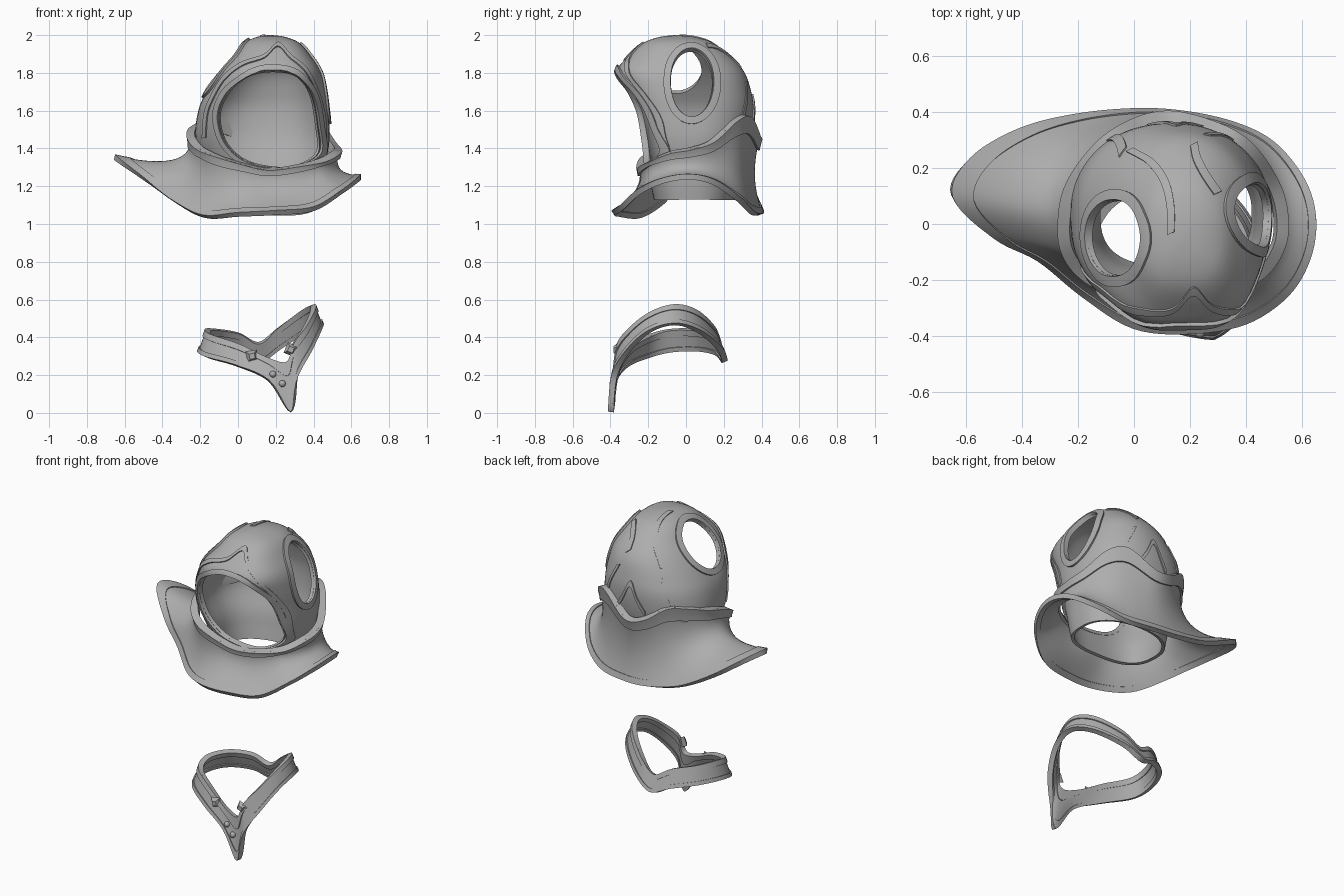
import bpy, bmesh, math
from mathutils import Vector
from mathutils.bvhtree import BVHTree

cube = bpy.data.objects.get("Cube")
if cube:
    bpy.data.objects.remove(cube, do_unlink=True)

grey = bpy.data.materials.new("plain grey")
grey.use_nodes = True
colour = (0.42, 0.42, 0.42, 1)
grey.diffuse_color = colour
grey.node_tree.nodes["Principled BSDF"].inputs["Base Color"].default_value = colour


def smooth(points, steps=6, closed=True):
    """Catmull-Rom curve through points of any dimension."""
    pts = [Vector(p) for p in points]
    n = len(pts)
    pick = (lambda i: pts[i % n]) if closed else (lambda i: pts[max(0, min(n - 1, i))])
    out = []
    for i in range(n if closed else n - 1):
        a, b, c, d = (pick(i + k) for k in (-1, 0, 1, 2))
        for s in range(steps):
            t = s / steps
            out.append((b * 2 + (c - a) * t + (a * 2 - b * 5 + c * 4 - d) * t * t
                        + (b * 3 - a - c * 3 + d) * t ** 3) / 2)
    return out if closed else out + [pts[-1]]


def finish(ob, angle=40):
    bpy.ops.object.select_all(action="DESELECT")
    ob.select_set(True)
    bpy.context.view_layer.objects.active = ob
    for m in list(ob.modifiers):
        bpy.ops.object.modifier_apply(modifier=m.name)
    bpy.ops.object.shade_smooth_by_angle(angle=math.radians(angle))


def loft(name, rows, closed=True, thick=0.0, caps=(), done=True):
    """Skin a list of point rows, cap chosen rows, then thicken."""
    bm = bmesh.new()
    grid = [[bm.verts.new(p) for p in row] for row in rows]
    n = len(rows[0])
    for r, s in zip(grid, grid[1:]):
        for i in range(n if closed else n - 1):
            j = (i + 1) % n
            bm.faces.new((r[i], r[j], s[j], s[i]))
    for c in caps:
        bm.faces.new(grid[c])
    bmesh.ops.recalc_face_normals(bm, faces=bm.faces)
    mesh = bpy.data.meshes.new(name)
    bm.to_mesh(mesh)
    bm.free()
    mesh.materials.append(grey)
    ob = bpy.data.objects.new(name, mesh)
    bpy.context.collection.objects.link(ob)
    if thick:
        mod = ob.modifiers.new("thickness", "SOLIDIFY")
        mod.thickness, mod.offset = thick, 0
    if done:
        finish(ob)
    return ob


# Hood: oval sections given as z, xmin, xmax, ymin, ymax, squarer at the front
levels = [(1.13, -.13, .43, -.16, .25), (1.2, -.14, .44, -.175, .265), (1.3, -.16, .45, -.195, .285),
          (1.45, -.215, .475, -.24, .335), (1.6, -.2, .467, -.29, .35), (1.7, -.155, .455, -.33, .335),
          (1.8, -.09, .43, -.36, .3), (1.88, -.02, .38, -.3, .23), (1.95, .04, .32, -.22, .14),
          (1.98, .1, .25, -.14, .05), (1.99, .16, .18, -.06, -.03)]


def section(level, n=72):
    z, x0, x1, y0, y1 = level
    row = []
    for i in range(n):
        c, s = math.cos(math.tau * i / n), math.sin(math.tau * i / n)
        power = 2 / 2.8 if s < 0 else 2 / 2.2
        row.append(Vector(((x0 + x1) / 2 + (x1 - x0) / 2 * math.copysign(abs(c) ** power, c),
                           (y0 + y1) / 2 + (y1 - y0) / 2 * math.copysign(abs(s) ** power, s), z)))
    return row


hood = loft("hood", [section(v) for v in smooth(levels, 4, False)], caps=(-1,), done=False)
tree = BVHTree.FromPolygons([v.co.copy() for v in hood.data.vertices],
                            [tuple(p.vertices) for p in hood.data.polygons])
mod = hood.modifiers.new("thickness", "SOLIDIFY")
mod.thickness, mod.offset = 0.02, 0


class Frame:
    """A drawing plane whose drawings can be pressed onto the hood."""

    def __init__(self, centre, normal, across):
        self.o, self.n = Vector(centre), Vector(normal).normalized()
        self.u = (Vector(across) - self.n * Vector(across).dot(self.n)).normalized()
        self.v = self.n.cross(self.u)

    def at(self, p, depth=0.0):
        return self.o + self.u * p[0] + self.v * p[1] + self.n * depth

    def press(self, p):
        hit, normal = tree.ray_cast(self.at(p, 1), -self.n, 1.15)[:2]
        if hit is None:
            hit, normal = tree.find_nearest(self.at(p))[:2]
        return hit + normal * 0.006

    def band(self, name, inner, outer, closed=True, thick=0.03):
        rows = [[self.press(Vector(a).lerp(Vector(b), t)) for a, b in zip(inner, outer)]
                for t in (0, .33, .67, 1)]
        return loft(name, rows, closed, thick)

    def cut(self, loop, near, far):
        cutter = loft("cutter", [[self.at(p, d) for p in loop] for d in (near, far)],
                      caps=(0, 1), done=False)
        cutter.hide_render = True
        m = hood.modifiers.new("hole", "BOOLEAN")
        m.object, m.solver = cutter, "EXACT"
        cutters.append(cutter)


def scaled(loop, k, centre=(0, 0)):
    c = Vector(centre)
    return [c + (Vector(p) - c) * k for p in loop]


cutters = []
# Face opening, its rim and the peaked brow band (drawn in x and z)
front = Frame((0, -.08, 0), (0, -1, 0), (1, 0, 0))
face_centre = (.17, 1.55)
face = smooth([(.16, 1.81), (.3, 1.79), (.385, 1.69), (.42, 1.52), (.425, 1.38), (.32, 1.31),
               (.18, 1.3), (.03, 1.34), (-.07, 1.44), (-.1, 1.58), (-.05, 1.7), (.05, 1.78)])
front.cut(face, -.1, 1)
front.band("face_rim", scaled(face, .99, face_centre), scaled(face, 1.08, face_centre), thick=.036)
brow = smooth([(-.16, 1.46), (-.15, 1.58), (-.12, 1.66), (-.06, 1.76), (.03, 1.83), (.14, 1.87),
               (.21, 1.93), (.27, 1.87), (.35, 1.8), (.405, 1.69), (.437, 1.55), (.44, 1.42)], 5, False)
front.band("brow_band", brow, scaled(brow, 1.055, face_centre), False, .024)

# Side holes with raised rims
sides = [("right", (-.04, -.05, 1.805), (-.8, 0, .6), .135, .16),
         ("left", (.425, .03, 1.75), (.92, 0, .39), .112, .188)]
for side, centre, normal, ru, rv in sides:
    frame = Frame(centre, normal, (0, 1, 0))
    turn = [math.tau * i / 48 for i in range(48)]
    oval = [(ru * math.cos(a), rv * math.sin(a)) for a in turn]
    rim = [((ru + .035) * math.cos(a), (rv + .035) * math.sin(a)) for a in turn]
    frame.cut(oval, -.16, .4)
    frame.band(side + "_hole_rim", scaled(oval, .99), rim, thick=.032)
finish(hood)
for c in cutters:
    bpy.data.objects.remove(c, do_unlink=True)

# Raised straps over the crown, ribs down the back and a chevron between them
above = Frame((0, 0, 1.5), (0, 0, 1), (1, 0, 0))
behind = Frame((0, .1, 0), (0, 1, 0), (-1, 0, 0))
straps = [("right_strap", above, [(-.02, .25), (.05, .21), (.1, .14), (.12, .05), (.12, -.04)]),
          ("left_strap", above, [(.2, .27), (.21, .22), (.24, .16), (.28, .1)]),
          ("right_rib", behind, [(.08, 1.5), (.05, 1.6), (.03, 1.68), (.02, 1.74)]),
          ("left_rib", behind, [(-.37, 1.5), (-.34, 1.6), (-.29, 1.7), (-.27, 1.74)])]
for name, frame, path in straps:
    line = smooth(path, 6, False)
    frame.band(name, line, [p + Vector((.025, .012)) for p in line], False, .02)
chevron = smooth([(-.25, 1.48), (-.2, 1.56), (-.15, 1.65), (-.1, 1.56), (-.05, 1.48)], 4, False)
behind.band("back_chevron", chevron, [p + Vector((0, .035)) for p in chevron], False, .024)

# Cape collar: neckline and hem points run side by side
neckline = smooth([(.16, -.24, 1.29), (.32, -.23, 1.31), (.45, -.18, 1.34), (.52, -.08, 1.38),
                   (.53, .03, 1.4), (.5, .14, 1.44), (.42, .26, 1.55), (.32, .33, 1.57),
                   (.16, .38, 1.46), (.04, .37, 1.48), (-.08, .31, 1.56), (-.17, .22, 1.55),
                   (-.23, .12, 1.52), (-.25, .02, 1.49), (-.245, -.08, 1.45), (-.2, -.16, 1.4),
                   (-.11, -.22, 1.36), (.02, -.24, 1.32)])
hem = smooth([(.2, -.385, 1.06), (.4, -.35, 1.08), (.55, -.25, 1.17), (.63, -.12, 1.23),
              (.65, .02, 1.25), (.61, .15, 1.22), (.5, .28, 1.13), (.36, .35, 1.06),
              (.18, .39, 1.05), (0, .4, 1.06), (-.22, .38, 1.11), (-.42, .33, 1.21),
              (-.59, .23, 1.32), (-.65, .1, 1.35), (-.5, -.04, 1.24), (-.34, -.12, 1.12),
              (-.18, -.25, 1.04), (0, -.365, 1.05)])


def collar_row(t):
    row = []
    for a, b in zip(neckline, hem):
        waist = Vector((.14 + (a.x - .14) * .86, a.y * .84, min((a.z + b.z) / 2, 1.25)))
        row.append(a * (1 - t) ** 2 + waist * 2 * t * (1 - t) + b * t * t)
    return row


loft("cape_collar", [collar_row(i / 14) for i in range(15)], thick=.018)
loft("collar_neck_band", [collar_row(t) for t in (0, .05, .1, .15)], thick=.045)
loft("collar_hem_band", [collar_row(t) for t in (.91, .94, .97, 1)], thick=.03)

# Belt: x, y, top and bottom of the band around the hips
belt = smooth([(.27, -.38, .27, .005), (.16, -.36, .29, .17), (0, -.3, .36, .25),
               (-.15, -.2, .41, .295), (-.18, -.08, .44, .325), (-.12, .06, .44, .33),
               (0, .15, .42, .31), (.11, .185, .37, .27), (.22, .16, .45, .34),
               (.35, .06, .54, .43), (.415, -.06, .57, .47), (.41, -.19, .53, .43),
               (.365, -.3, .45, .32), (.305, -.365, .37, .19)])
hips = Vector((.12, -.1))


def belt_row(t):
    """The band leans outward towards its lower edge."""
    row = []
    for x, y, top, bottom in belt:
        spot = Vector((x, y))
        spot += (spot - hips).normalized() * .04 * (.5 - t)
        row.append(spot.to_3d() + Vector((0, 0, bottom + (top - bottom) * t)))
    return row


loft("belt", [belt_row(t) for t in (0, .25, .5, .75, 1)], thick=.018)
loft("belt_lower_edge", [belt_row(t) for t in (0, .2)], thick=.032)
loft("belt_upper_edge", [belt_row(t) for t in (.72, 1)], thick=.032)

# Clasp studs and the two pointed tabs
for i, spot in enumerate([(.185, -.376, .205), (.235, -.388, .155)]):
    bpy.ops.mesh.primitive_uv_sphere_add(segments=16, ring_count=8, radius=.018, location=spot)
    stud = bpy.context.object
    stud.name = f"clasp_stud_{i + 1}"
    stud.data.materials.append(grey)
    finish(stud)
for name, spot, lean in (("right_tab", (.075, -.34, .3), .6), ("left_tab", (.28, -.37, .335), -.4)):
    bpy.ops.mesh.primitive_cone_add(vertices=4, radius1=.042, radius2=.02, depth=.025,
                                    location=spot, rotation=(math.pi / 2, lean, 0))
    tab = bpy.context.object
    tab.name = name
    tab.data.materials.append(grey)
    finish(tab, 20)
